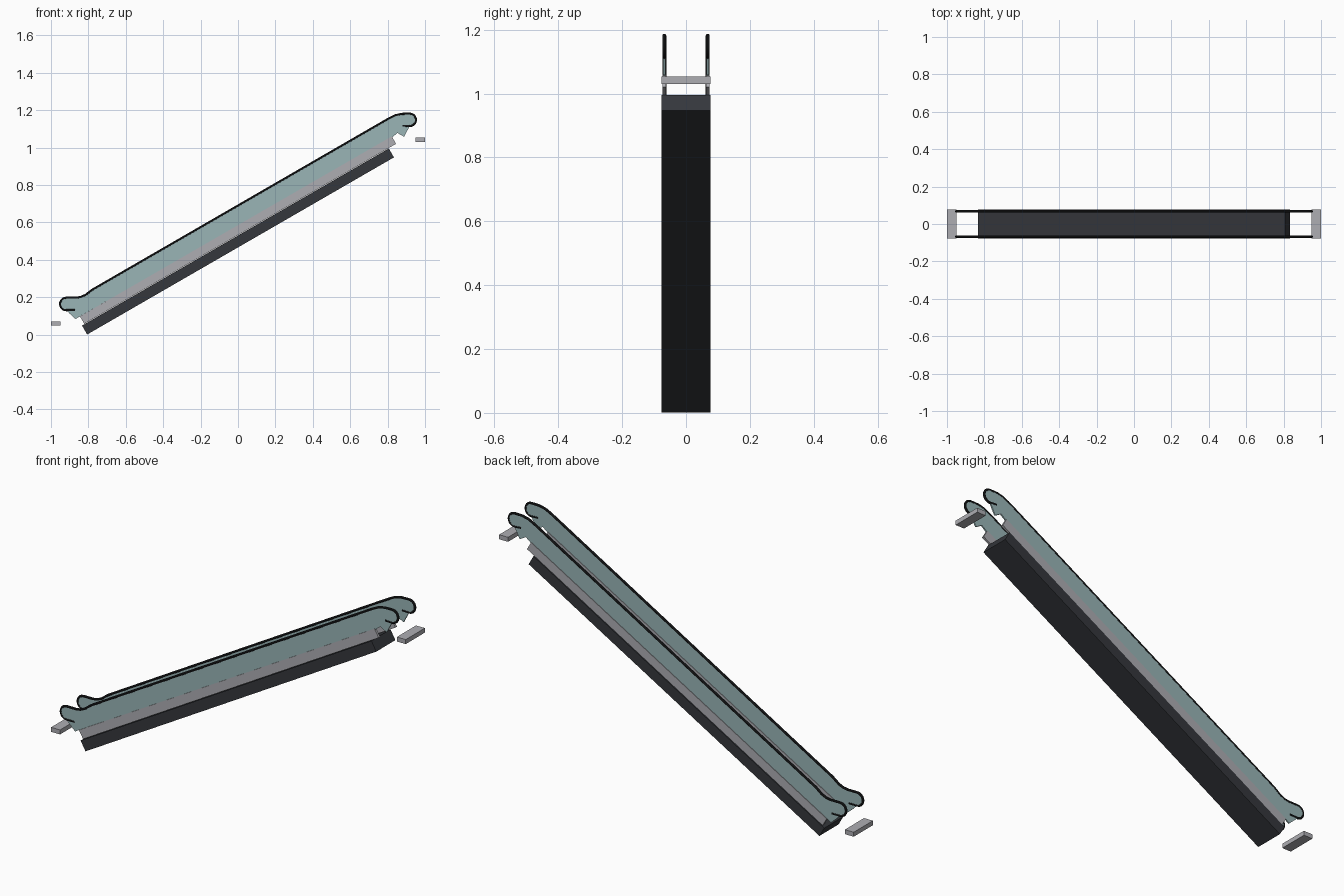
import bpy, bmesh, math
from mathutils import Vector

if "Cube" in bpy.data.objects:
    bpy.data.objects.remove(bpy.data.objects["Cube"])

SLOPE = math.radians(30)


def material(name, rgb):
    m = bpy.data.materials.new(name)
    m.diffuse_color = (*rgb, 1)
    m.use_nodes = True
    m.node_tree.nodes["Principled BSDF"].inputs["Base Color"].default_value = m.diffuse_color
    return m


DARK = material("truss_dark", (0.035, 0.038, 0.045))
BLACK = material("rubber_black", (0.012, 0.013, 0.014))
GLASS = material("panel_teal", (0.32, 0.46, 0.47))
METAL = material("metal_grey", (0.42, 0.42, 0.45))


def box(name, centre, size, mat, tilt=0.0):
    bpy.ops.mesh.primitive_cube_add(size=1, location=centre, rotation=(0, -tilt, 0))
    ob = bpy.context.object
    ob.name = name
    ob.scale = size
    ob.data.materials.append(mat)
    return ob


def arc(cx, cz, r, a0, a1, n=10):
    return [(cx + r * math.cos(math.radians(a0 + (a1 - a0) * i / n)),
             cz + r * math.sin(math.radians(a0 + (a1 - a0) * i / n))) for i in range(n + 1)]


def panel(name, outline, y, thick, mat):
    bm = bmesh.new()
    face = bm.faces.new([bm.verts.new((x, y - thick / 2, z)) for x, z in outline])
    ext = bmesh.ops.extrude_face_region(bm, geom=[face])
    bmesh.ops.translate(bm, vec=(0, thick, 0),
                        verts=[v for v in ext["geom"] if isinstance(v, bmesh.types.BMVert)])
    bmesh.ops.recalc_face_normals(bm, faces=bm.faces)
    me = bpy.data.meshes.new(name)
    bm.to_mesh(me)
    bm.free()
    me.materials.append(mat)
    ob = bpy.data.objects.new(name, me)
    bpy.context.collection.objects.link(ob)


def rail(name, path, y, radius, mat):
    cu = bpy.data.curves.new(name, "CURVE")
    cu.dimensions = "3D"
    cu.bevel_depth = radius
    cu.bevel_resolution = 2
    cu.use_fill_caps = True
    sp = cu.splines.new("POLY")
    sp.points.add(len(path) - 1)
    for p, (x, z) in zip(sp.points, path):
        p.co = (x, y, z, 1)
    cu.materials.append(mat)
    ob = bpy.data.objects.new(name, cu)
    bpy.context.collection.objects.link(ob)
    bpy.ops.object.select_all(action="DESELECT")
    ob.select_set(True)
    bpy.context.view_layer.objects.active = ob
    bpy.ops.object.convert(target="MESH")
    bpy.ops.object.shade_smooth_by_angle()


# inclined truss
box("truss", (0, 0, 0.498), (1.894, 0.154, 0.055), DARK, SLOPE)

# landing plates at both ends
box("lower_landing_plate", (-0.975, 0, 0.06), (0.05, 0.154, 0.023), METAL)
box("upper_landing_plate", (0.975, 0, 1.042), (0.05, 0.154, 0.023), METAL)

# handrail path: hook, newel curve, incline, newel curve, hook
newel_low = arc(-0.918, 0.164, 0.033, 270, 90)
newel_high = arc(0.918, 1.148, 0.033, 90, -90)
incline = [(-0.865, 0.197), (-0.84, 0.201), (-0.815, 0.212), (-0.78, 0.239),
           (0.78, 1.14), (0.81, 1.157), (0.84, 1.172), (0.875, 1.18)]
loop = newel_low + incline + newel_high
rail_path = [(-0.872, 0.131)] + loop + [(0.88, 1.117)]

# balustrade outline: handrail loop closed by the notched lower edge
lower_edge = [(0.888, 1.058), (0.853, 1.078), (0.828, 1.058),
              (-0.842, 0.1), (-0.868, 0.083), (-0.9, 0.112)]
outline = loop + lower_edge

for side, y in (("front", -0.068), ("back", 0.068)):
    panel(f"{side}_balustrade", outline, y, 0.007, GLASS)
    rail(f"{side}_handrail", rail_path, y, 0.0062, BLACK)
    box(f"{side}_skirt", (0, y, 0.559), (1.925, 0.012, 0.046), METAL, SLOPE)
